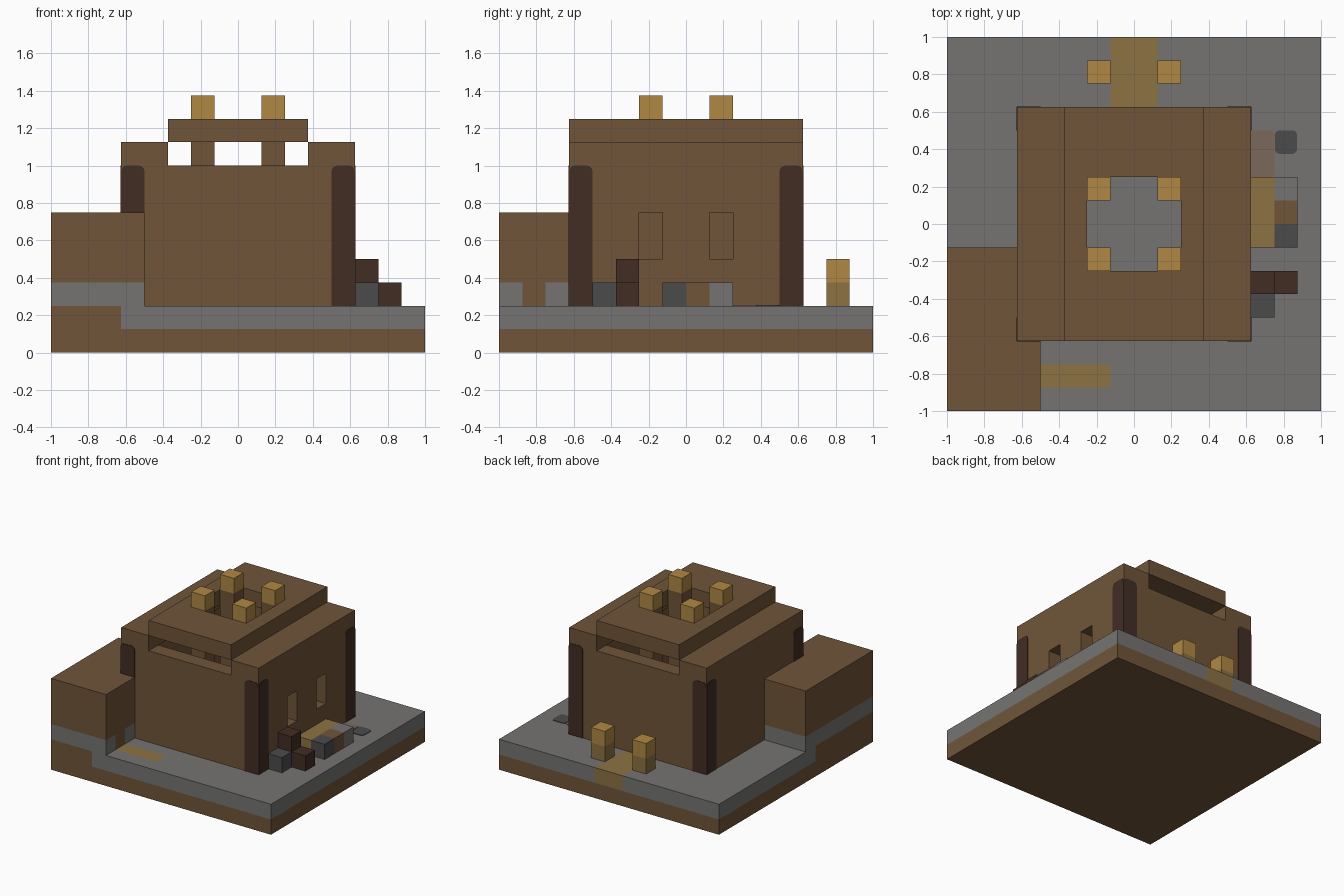
import bpy
import bmesh
from math import cos, sin, pi
from mathutils import Matrix

cube = bpy.data.objects.get("Cube")
if cube:
    bpy.data.objects.remove(cube)

UNIT = 0.125  # edge of one building block


def material(name, r, g, b):
    lin = [((c / 255 + 0.055) / 1.055) ** 2.4 for c in (r, g, b)] + [1.0]
    m = bpy.data.materials.new(name)
    m.use_nodes = True
    m.diffuse_color = lin
    bsdf = next(n for n in m.node_tree.nodes if n.type == 'BSDF_PRINCIPLED')
    bsdf.inputs["Base Color"].default_value = lin
    return m


brown = material("brown earth", 112, 85, 57)
grey = material("grey stone", 117, 116, 114)
tan = material("bright sandstone", 176, 136, 68)
path = material("dull sandstone", 140, 114, 66)
dark = material("dark wood", 66, 45, 36)
slate = material("dark slate", 75, 75, 75)
clay = material("pale clay", 124, 103, 90)


def link(name, bm, mats):
    mesh = bpy.data.meshes.new(name)
    bm.to_mesh(mesh)
    bm.free()
    for m in mats:
        mesh.materials.append(m)
    obj = bpy.data.objects.new(name, mesh)
    bpy.context.collection.objects.link(obj)
    return obj


def box(x, y, z):
    """Set of block cells; each argument is a half-open range (low, high)."""
    return {(i, j, k) for i in range(*x) for j in range(*y) for k in range(*z)}


def blocks(name, cells, colour):
    """Skin a set of cells; colour is a material or a rule on the cell."""
    rule = colour if callable(colour) else lambda x, y, z: colour
    mats = []
    bm = bmesh.new()
    verts = {}
    for cell in sorted(cells):
        mat = rule(*cell)
        if mat not in mats:
            mats.append(mat)
        for axis in range(3):
            for side in (0, 1):
                near = list(cell)
                near[axis] += 2 * side - 1
                if tuple(near) in cells:
                    continue
                u, v = (axis + 1) % 3, (axis + 2) % 3
                ring = []
                for a, b in ((0, 0), (1, 0), (1, 1), (0, 1)):
                    p = list(cell)
                    p[axis] += side
                    p[u] += a
                    p[v] += b
                    key = tuple(p)
                    if key not in verts:
                        verts[key] = bm.verts.new([c * UNIT for c in key])
                    ring.append(verts[key])
                face = bm.faces.new(ring if side else ring[::-1])
                face.material_index = mats.index(mat)
    bmesh.ops.dissolve_limit(bm, angle_limit=0.01, verts=bm.verts[:],
                             edges=bm.edges[:], delimit={'MATERIAL'})
    return link(name, bm, mats)


def plate(name, w, h, r, matrix, mat, thick=0.004):
    """Thin rounded rectangle, facing local +z."""
    bm = bmesh.new()
    ring = []
    for q, (sx, sy) in enumerate(((1, 1), (-1, 1), (-1, -1), (1, -1))):
        for s in range(4):
            a = (q + s / 3) * pi / 2
            ring.append(bm.verts.new((sx * (w / 2 - r) + r * cos(a),
                                      sy * (h / 2 - r) + r * sin(a), 0)))
    face = bm.faces.new(ring)
    top = bmesh.ops.extrude_face_region(bm, geom=[face])["geom"]
    bmesh.ops.translate(bm, vec=(0, 0, thick),
                        verts=[g for g in top if isinstance(g, bmesh.types.BMVert)])
    bmesh.ops.recalc_face_normals(bm, faces=bm.faces[:])
    bm.transform(matrix)
    return link(name, bm, [mat])


# Ground slab with paths set into it
def ground_colour(x, y, z):
    if z == 0 or (x < -5 and y < -2):
        return brown
    if (y > 4 and x in (-1, 0)) or (y == -7 and -5 < x < -1):
        return path
    return grey


blocks("ground", box((-8, 8), (-8, 8), (0, 2)), ground_colour)

# Raised earth mound at the front corner, with a stone band at its foot
mound = box((-8, -5), (-8, -1), (2, 6)) | box((-5, -4), (-8, -5), (2, 6))
blocks("mound", mound,
       lambda x, y, z: grey if z == 2 and (x, y) != (-5, -7) else brown)

# Hollow house walls with side windows and an open strip along the top
house = box((-5, 5), (-5, 5), (2, 9))
house -= box((-4, 4), (-4, 4), (2, 8))
house -= box((-3, 3), (-5, 5), (8, 9))
for y in (-2, 1):
    house -= box((4, 5), (y, y + 1), (4, 6))
blocks("house_walls", house, brown)

# Raised roof with a square opening
blocks("raised_roof", box((-3, 3), (-5, 5), (9, 10)) - box((-2, 2), (-2, 2), (9, 10)), brown)

# Posts inside the house, and short gate posts behind it
for x in (-2, 1):
    for y in (-2, 1):
        blocks("roof_post", box((x, x + 1), (y, y + 1), (2, 11)),
               lambda x, y, z: tan if z > 9 else brown)
    blocks("gate_post", box((x, x + 1), (6, 7), (2, 4)),
           lambda x, y, z: tan if z > 2 else path)

# Dark timber facing on both sides of every corner
for turn in range(4):
    for side in (-1, 1):
        place = (Matrix.Rotation(turn * pi / 2, 4, 'Z')
                 @ Matrix.Translation((side * 4.5 * UNIT, -5 * UNIT, 0.6))
                 @ Matrix.Rotation(pi / 2, 4, 'X'))
        plate("corner_timber", UNIT, 0.8, 0.03, place, dark)

# Bench with three different blocks along its outer edge
bench_edge = {-1: slate, 0: brown, 1: grey}
blocks("bench", box((5, 7), (-1, 2), (2, 3)),
       lambda x, y, z: path if x == 5 else bench_edge[y])

# Stacked crates and a stone beside the wall
blocks("crates", box((5, 6), (-3, -2), (2, 4)) | {(6, -3, 2)}, dark)
blocks("stone", {(5, -4, 2)}, slate)

# Flat patches on the ground
plate("clay_patch", UNIT, 2 * UNIT, 0.02,
      Matrix.Translation((5.5 * UNIT, 3 * UNIT, 2 * UNIT)), clay)
plate("slate_patch", UNIT * 0.95, UNIT, 0.025,
      Matrix.Translation((6.5 * UNIT, 3.5 * UNIT, 2 * UNIT)), slate)
